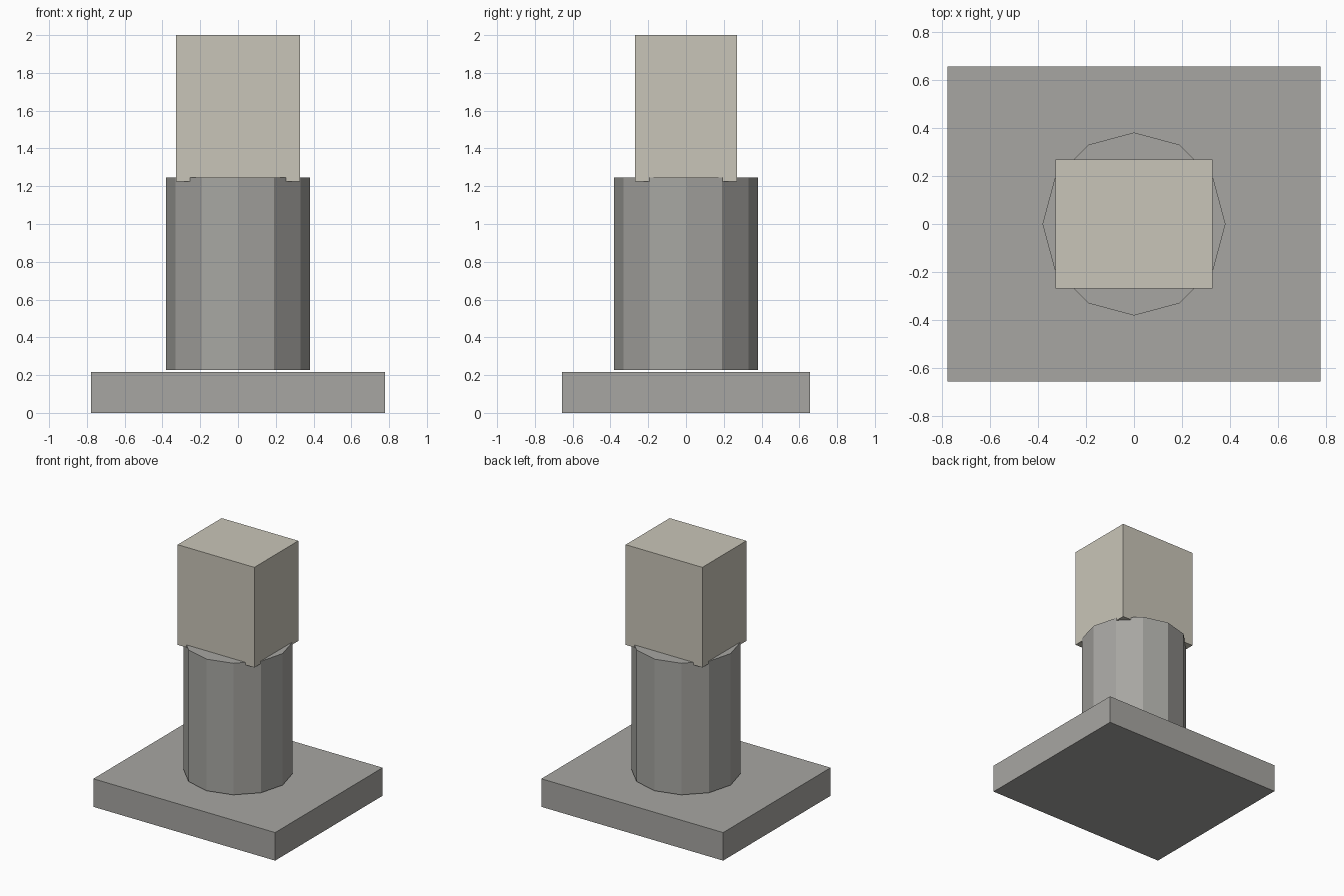
import bpy
import math

if "Cube" in bpy.data.objects:
    bpy.data.objects.remove(bpy.data.objects["Cube"])


def make_material(name, rgb):
    mat = bpy.data.materials.new(name)
    mat.diffuse_color = (*rgb, 1.0)
    mat.use_nodes = True
    mat.node_tree.nodes["Principled BSDF"].inputs["Base Color"].default_value = mat.diffuse_color
    return mat


def finish(name, mat):
    obj = bpy.context.object
    obj.name = name
    obj.data.name = name
    obj.data.materials.append(mat)
    return obj


def box(name, width, depth, bottom, top, mat):
    bpy.ops.mesh.primitive_cube_add(size=1, location=(0, 0, (bottom + top) / 2))
    bpy.context.object.scale = (width, depth, top - bottom)
    bpy.ops.object.transform_apply(location=False, rotation=False, scale=True)
    return finish(name, mat)


def column(name, sides, radius, bottom, top, mat):
    bpy.ops.mesh.primitive_cylinder_add(vertices=sides, radius=radius, depth=top - bottom,
                                        location=(0, 0, (bottom + top) / 2))
    return finish(name, mat)


stone_grey = make_material("stone_grey", (0.386, 0.381, 0.361))
pale_stone = make_material("pale_stone", (0.584, 0.558, 0.479))

# Wide rectangular base slab
box("base_slab", 1.556, 1.314, 0.0, 0.217, stone_grey)

# Twelve-sided pillar, floating just above the slab
column("pillar", 12, 0.382, 0.227, 1.245, stone_grey)

# Pale block sunk slightly into the pillar top
box("top_block", 0.656, 0.538, 1.225, 2.0, pale_stone)
